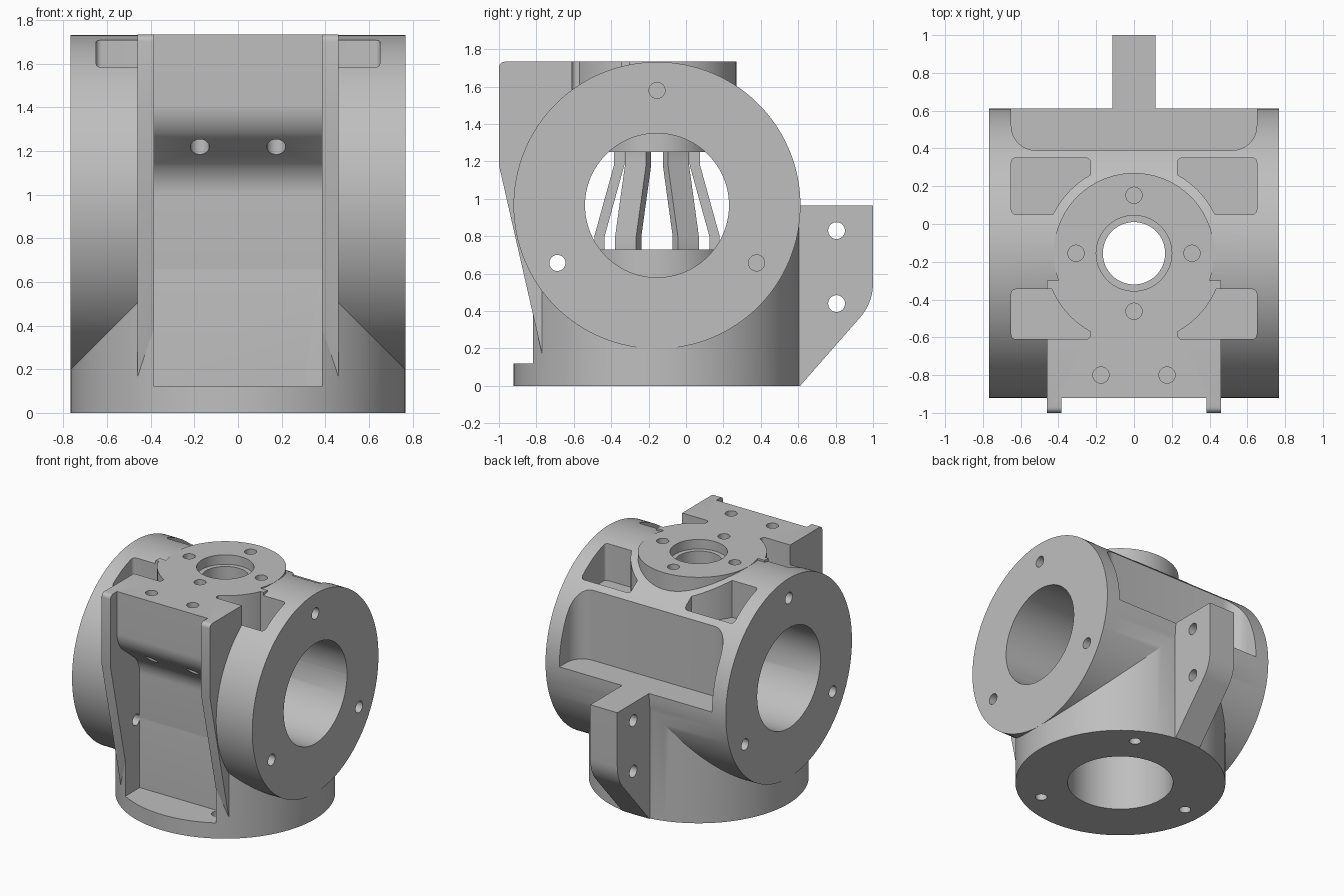
import bpy, bmesh
from math import pi, sin, cos, radians
from mathutils import Matrix, Vector

cube = bpy.data.objects.get("Cube")
if cube:
    bpy.data.objects.remove(cube, do_unlink=True)

R = 0.767          # outer radius of both barrels
BORE = 0.385       # radius of both bores
CY, CZ = -0.155, 0.965   # where the axes cross
TOP = 1.733

# Orientation of a local z axis onto each world axis
TURN = {"x": Matrix.Rotation(pi / 2, 4, "Y"), "z": Matrix.Identity(4)}

grey = bpy.data.materials.new("cast_grey")
grey.use_nodes = True
grey.diffuse_color = (0.52, 0.52, 0.52, 1)
grey.node_tree.nodes["Principled BSDF"].inputs["Base Color"].default_value = (0.52, 0.52, 0.52, 1)


def make(name, bm):
    bmesh.ops.recalc_face_normals(bm, faces=bm.faces)
    mesh = bpy.data.meshes.new(name)
    bm.to_mesh(mesh)
    bm.free()
    mesh.materials.append(grey)
    ob = bpy.data.objects.new(name, mesh)
    bpy.context.collection.objects.link(ob)
    return ob


def rods(name, axis, radius, lo, hi, centres, segs=32):
    """Cylinders along an axis; centres are (y, z) for x and (x, y) for z."""
    bm = bmesh.new()
    for a, b in centres:
        mid = (lo + hi) / 2
        at = Vector((mid, a, b)) if axis == "x" else Vector((a, b, mid))
        bmesh.ops.create_cone(bm, cap_ends=True, segments=segs, radius1=radius, radius2=radius,
                              depth=hi - lo, matrix=Matrix.Translation(at) @ TURN[axis])
    return make(name, bm)


def prism(name, axis, pts, lo, hi):
    """Outline extruded along x (points are y, z) or z (points are x, y)."""
    bm = bmesh.new()
    put = (lambda p: (lo, *p)) if axis == "x" else (lambda p: (*p, lo))
    face = bm.faces.new([bm.verts.new(put(p)) for p in pts])
    out = bmesh.ops.extrude_face_region(bm, geom=[face])["geom"]
    step = (hi - lo, 0, 0) if axis == "x" else (0, 0, hi - lo)
    bmesh.ops.translate(bm, vec=step, verts=[g for g in out if isinstance(g, bmesh.types.BMVert)])
    return make(name, bm)


def arc(cx, cy, r, a0, a1, n=10):
    angles = [radians(a0 + (a1 - a0) * i / n) for i in range(n + 1)]
    return [(cx + r * cos(a), cy + r * sin(a)) for a in angles]


def combine(base, tool, op):
    mod = base.modifiers.new(op, "BOOLEAN")
    mod.operation, mod.solver, mod.object = op, "EXACT", tool
    bpy.context.view_layer.objects.active = base
    bpy.ops.object.modifier_apply(modifier=mod.name)
    bpy.data.objects.remove(tool, do_unlink=True)


def add(tool):
    combine(body, tool, "UNION")


def cut(tool):
    combine(body, tool, "DIFFERENCE")


# Crossed barrels
body = rods("gear_housing", "x", R, -R, R, [(CY, CZ)], 128)
add(rods("lower_barrel", "z", R, 0, CZ, [(0, CY)], 128))

# Front block, including the tapered side ribs
outline = arc(-0.97, TOP - 0.03, 0.03, 90, 180, 6)
outline += [(-1, 1.18), (-0.77, 0.17), (-0.3, 0.17), (-0.3, TOP)]
add(prism("front_block", "x", outline, -0.46, 0.46))

# Channel between the ribs, with a sloped and blended step
channel = [(-1.1, 0.12), (-0.645, 0.12)]
channel += arc(-0.645 - 0.2, 1.0, 0.2, 0, 45)
channel += arc(-0.92 + 0.2, 1.41, 0.2, 225, 180)
channel += [(-0.92, 1.9), (-1.1, 1.9)]
cut(prism("front_channel", "x", channel, -BORE, BORE))

# Round top boss
add(rods("top_boss", "z", 0.425, 1.3, TOP, [(0, CY)], 96))

# Four pockets around the boss
for side in (-1, 1):
    for y0, y1 in ((-0.61, -0.345), (0.05, 0.35)):
        r, x0, x1 = 0.025, 0.23, 0.65
        shape = (arc(x1 - r, y1 - r, r, 0, 90, 5) + arc(x0 + r, y1 - r, r, 90, 180, 5)
                 + arc(x0 + r, y0 + r, r, 180, 270, 5) + arc(x1 - r, y0 + r, r, 270, 360, 5))
        pocket = prism("pocket", "z", [(side * x, y) for x, y in shape], 1.42, 1.9)
        combine(pocket, rods("pocket_core", "z", 0.475, 1.3, 2, [(0, CY)], 96), "DIFFERENCE")
        cut(pocket)

# Rear flat with rounded ends
flat = [(0.65, 0.8), (-0.65, 0.8)] + arc(-0.52, 0.52, 0.13, 180, 270) + arc(0.52, 0.52, 0.13, 270, 360)
cut(prism("rear_flat", "z", flat, CZ, 1.9))

# Rear mounting lug
lug = [(0.45, 0), (0.61, 0)] + arc(0.72, 0.55, 0.28, -42, 0) + [(1, CZ), (0.45, CZ)]
add(prism("rear_lug", "x", lug, -0.115, 0.115))
cut(rods("lug_holes", "x", 0.045, -0.3, 0.3, [(0.805, 0.83), (0.805, 0.44)]))

# Main bores
cut(rods("cross_bore", "x", BORE, -1, 1, [(CY, CZ)], 96))
cut(rods("lower_bore", "z", BORE, -0.1, CZ, [(0, CY)], 96))

# Inner cage: ring, hub and six splayed arms
add(rods("cage_ring", "z", BORE + 0.005, 0.5, 0.73, [(0, CY)], 96))
cut(rods("ring_bore", "z", 0.28, 0.4, 0.75, [(0, CY)], 64))
add(rods("cage_hub", "z", 0.3, 1.25, 1.45, [(0, CY)], 64))
inner = [(0.28, 0.7), (0.28, 0.8), (0.175, 1.18), (0.175, 1.28)]
outer = [(x + 0.055, z) for x, z in reversed(inner)]
for i in range(6):
    arm = prism("cage_arm", "x", inner + outer, -0.065, 0.065)
    arm.data.transform(Matrix.Translation((0, CY, 0)) @ Matrix.Rotation(i * pi / 3, 4, "Z"))
    add(arm)

# Stepped shaft hole in the boss
cut(rods("shaft_hole", "z", 0.165, 1.1, 1.9, [(0, CY)], 64))
cut(rods("shaft_step", "z", 0.2, 1.66, 1.9, [(0, CY)], 64))

# Bolt holes in the boss, block and flanges
ring = [(0.307 * cos(i * pi / 2), CY + 0.307 * sin(i * pi / 2)) for i in range(4)]
cut(rods("boss_bolts", "z", 0.043, 1.5, 1.9, ring))
cut(rods("block_bolts", "z", 0.043, 1.05, 1.9, [(-0.175, -0.8), (0.175, -0.8)]))
face = [(CY + 0.615 * cos(radians(a)), CZ + 0.615 * sin(radians(a))) for a in (90, 210, 330)]
for lo, hi in ((-0.9, -0.56), (0.56, 0.9)):
    cut(rods("flange_bolts", "x", 0.043, lo, hi, [face[0], face[2]]))
cut(rods("through_bolt", "x", 0.043, -0.9, 0.9, [face[1]]))
base = [(0.615 * cos(radians(a)), CY + 0.615 * sin(radians(a))) for a in (60, 180, 300)]
cut(rods("base_bolts", "z", 0.043, -0.1, 0.2, base))

# Smooth curved walls, crisp edges
bpy.ops.object.select_all(action="DESELECT")
body.select_set(True)
bpy.context.view_layer.objects.active = body
bpy.ops.object.shade_smooth_by_angle(angle=radians(25))
